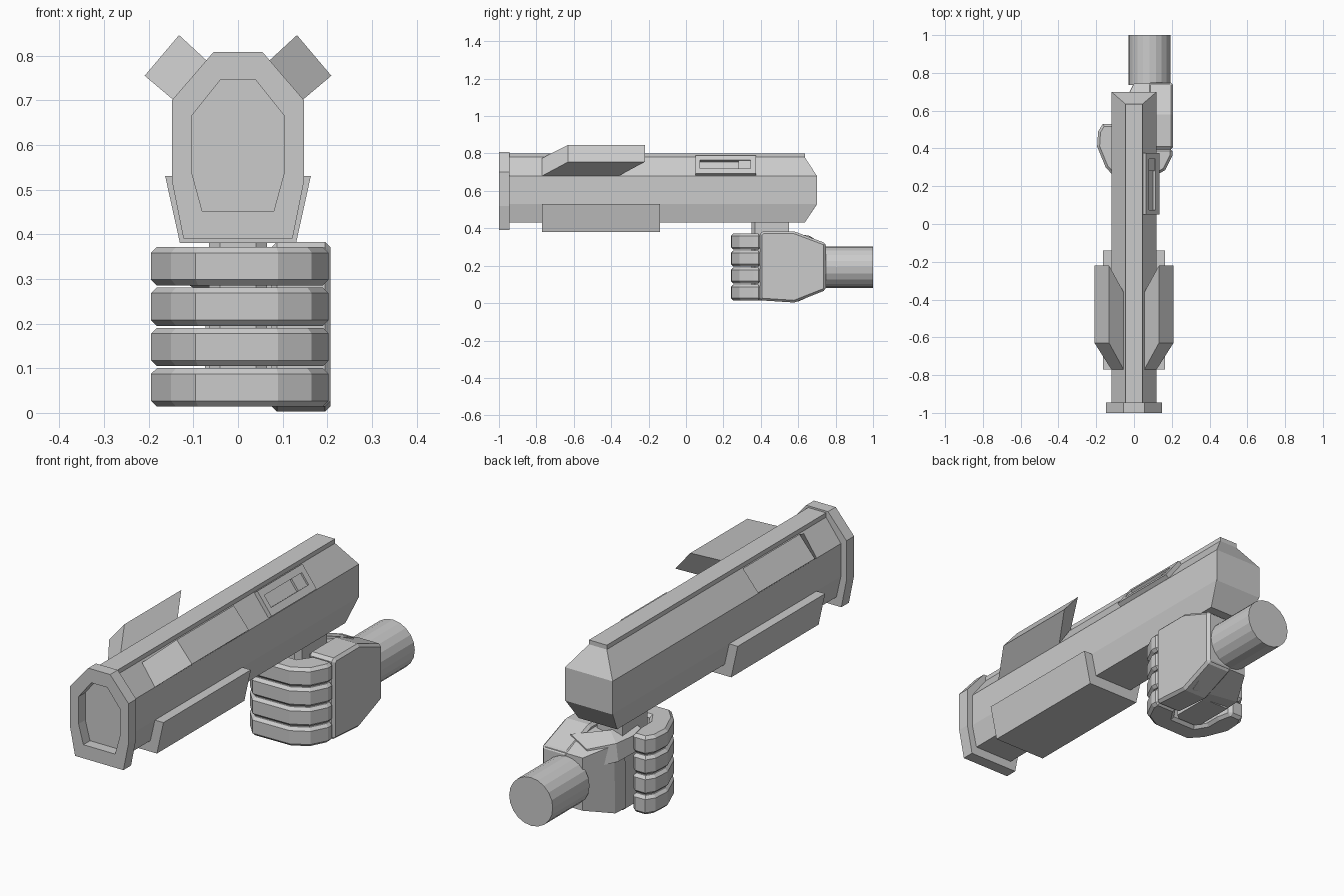
import bpy, bmesh, math
from mathutils import Vector


def loft(name, rings, bevel=0.0):
    """Skin equal-length rings of 3D points and cap both ends."""
    bm = bmesh.new()
    vr = [[bm.verts.new(p) for p in r] for r in rings]
    n = len(rings[0])
    for a, b in zip(vr, vr[1:]):
        for i in range(n):
            j = (i + 1) % n
            bm.faces.new((a[i], a[j], b[j], b[i]))
    bm.faces.new(vr[0])
    bm.faces.new(vr[-1])
    bmesh.ops.recalc_face_normals(bm, faces=bm.faces)
    me = bpy.data.meshes.new(name)
    bm.to_mesh(me)
    bm.free()
    ob = bpy.data.objects.new(name, me)
    bpy.context.collection.objects.link(ob)
    if bevel:
        m = ob.modifiers.new("bevel", 'BEVEL')
        m.width, m.segments = bevel, 1
        m.limit_method, m.angle_limit = 'ANGLE', math.radians(65)
    return ob


def xz(half, y):
    """Symmetric cross-section in XZ from its right half."""
    return [(x, y, z) for x, z in half] + [(-x, y, z) for x, z in reversed(half)]


def plan(pts, z):
    return [(x, y, z) for x, y in pts]


# Main receiver with chamfered rear
body = [(0.045, 0.78), (0.12, 0.68), (0.12, 0.53), (0.097, 0.43)]
rear = [(0.115, 0.68), (0.12, 0.678), (0.12, 0.53), (0.116, 0.528)]
half_y = [0.635, 0.70, 0.70, 0.635]
back_ring = [(x, y, z) for (x, z), y in zip(body, half_y)]
back_ring += [(-x, y, z) for x, y, z in reversed(back_ring)]
cap = xz(rear, 0.70)
loft("receiver", [xz(body, -0.95), back_ring, cap])

# Top rail
loft("top_rail", [xz([(0.045, 0.80), (0.045, 0.76)], y) for y in (-0.95, 0.635)])

# Muzzle collar with recessed opening
outer = [(0.055, 0.808), (0.148, 0.70), (0.148, 0.52), (0.122, 0.39)]
inner = [(0.04, 0.745), (0.104, 0.665), (0.104, 0.54), (0.08, 0.452)]
loft("muzzle_collar", [xz(outer, -0.945), xz(outer, -1.0), xz(inner, -1.0), xz(inner, -0.952)])

# Lower handguard
guard = [(0.115, 0.53), (0.163, 0.53), (0.13, 0.38)]
loft("handguard", [xz(guard, y) for y in (-0.77, -0.14)])

# Swept side fins
for s, side in ((1, "right"), (-1, "left")):
    base = [(0.055, -0.77, 0.775), (0.055, -0.36, 0.775), (0.12, -0.36, 0.68), (0.12, -0.77, 0.68)]
    tip = [(0.132, -0.63, 0.846), (0.132, -0.22, 0.846), (0.209, -0.22, 0.755), (0.209, -0.63, 0.755)]
    loft(side + "_fin", [[(s * x, y, z) for x, y, z in r] for r in (base, tip)])

# Ejection port frame on the right upper slope
top, down, out = Vector((0.045, 0, 0.78)), Vector((0.075, 0, -0.10)), Vector((0.8, 0, 0.6))


def port_ring(t0, t1, y0, y1, h):
    return [top + down * t + out * h + Vector((0, y, 0))
            for t, y in ((t0, y0), (t0, y1), (t1, y1), (t1, y0))]


loft("port_frame", [port_ring(0.02, 0.98, 0.05, 0.375, -0.01), port_ring(0.02, 0.98, 0.05, 0.375, 0.02),
                    port_ring(0.26, 0.72, 0.075, 0.345, 0.02), port_ring(0.26, 0.72, 0.075, 0.345, 0.002)])
loft("port_block", [port_ring(0.26, 0.72, 0.28, 0.345, h) for h in (0.0, 0.012)])

# Grip
grip = [(-0.065, 0.37), (-0.04, 0.35), (0.04, 0.35), (0.065, 0.37), (0.065, 0.55), (-0.065, 0.55)]
loft("grip", [plan(grip, z) for z in (0.02, 0.44)])

# Four curled fingers
finger = [(0.203, 0.40), (0.203, 0.36), (0.165, 0.285), (0.09, 0.243), (-0.095, 0.24), (-0.15, 0.30),
          (-0.195, 0.41), (-0.19, 0.49), (-0.165, 0.53), (-0.10, 0.53), (-0.085, 0.46), (-0.085, 0.39),
          (-0.055, 0.34), (0.06, 0.34), (0.10, 0.40)]
for i in range(4):
    z = 0.014 + i * 0.0905
    loft(f"finger_{i + 1}", [plan(finger, z), plan(finger, z + 0.086)], bevel=0.013)

# Back of the hand
slab = [(0.395, 0.37), (0.395, 0.015), (0.58, 0.003), (0.748, 0.07), (0.748, 0.32), (0.58, 0.383), (0.41, 0.383)]
loft("hand_back", [[(x, y, z) for y, z in slab] for x in (0.075, 0.207)], bevel=0.012)

# Heel of the palm, narrowing towards the wrist
loft("palm_heel", [
    [(-0.075, 0.54, 0.03), (0.15, 0.54, 0.01), (0.15, 0.54, 0.375), (-0.07, 0.54, 0.34)],
    [(-0.07, 0.61, 0.03), (0.17, 0.60, 0.008), (0.17, 0.60, 0.375), (-0.065, 0.61, 0.34)],
    [(0.0, 0.745, 0.075), (0.19, 0.745, 0.075), (0.19, 0.745, 0.315), (0.0, 0.745, 0.315)]])

# Thumb along the left of the grip
loft("thumb", [
    [(0.0, 0.70, 0.25), (0.12, 0.66, 0.25), (0.12, 0.66, 0.36), (0.01, 0.70, 0.335)],
    [(-0.085, 0.61, 0.27), (-0.01, 0.56, 0.27), (-0.01, 0.56, 0.375), (-0.075, 0.61, 0.35)],
    [(-0.115, 0.45, 0.29), (-0.05, 0.44, 0.29), (-0.05, 0.44, 0.372), (-0.105, 0.45, 0.355)]])

# Forearm
circle = [(0.082 + 0.11 * math.cos(a), 0.192 + 0.11 * math.sin(a))
          for a in (math.tau * k / 20 for k in range(20))]
loft("forearm", [[(x, y, z) for x, z in circle] for y in (0.735, 1.0)])
